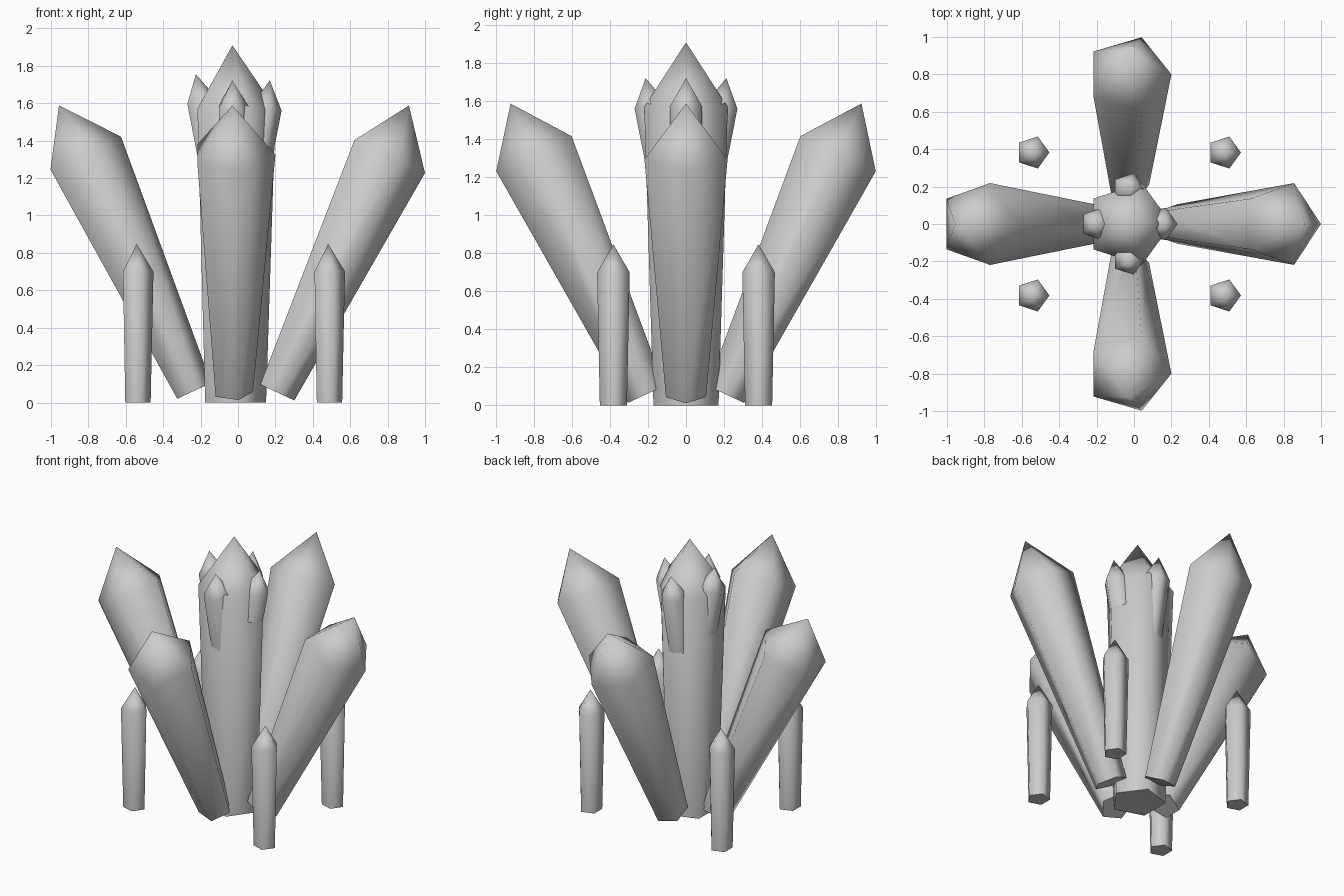
import bpy, bmesh
from math import sin, cos, pi, radians
from mathutils import Vector, Matrix

if "Cube" in bpy.data.objects:
    bpy.data.objects.remove(bpy.data.objects["Cube"])

CX = -0.03  # cluster axis


def crystal(name, r_base, r_top, shoulder, length, apex, tilt=0, axis='X'):
    """Five-sided flared prism with a pointed tip, placed by its apex."""
    bm = bmesh.new()
    dirs = [(cos(2 * pi * i / 5), sin(2 * pi * i / 5)) for i in range(5)]
    low = [bm.verts.new((r_base * c, r_base * s, -length)) for c, s in dirs]
    top = [bm.verts.new((r_top * c, r_top * s, shoulder - length)) for c, s in dirs]
    tip = bm.verts.new((0, 0, 0))
    bm.faces.new(low[::-1])
    for i in range(5):
        j = (i + 1) % 5
        bm.faces.new((low[i], low[j], top[j], top[i]))
        bm.faces.new((top[i], top[j], tip))
    bm.transform(Matrix.Translation(Vector(apex)) @ Matrix.Rotation(radians(tilt), 4, axis))
    me = bpy.data.meshes.new(name)
    bm.to_mesh(me)
    bm.free()
    ob = bpy.data.objects.new(name, me)
    bpy.context.collection.objects.link(ob)
    bpy.ops.object.select_all(action='DESELECT')
    ob.select_set(True)
    bpy.context.view_layer.objects.active = ob
    bpy.ops.object.shade_smooth_by_angle(angle=radians(80))
    return ob


BIG = (0.111, 0.23, 1.397, 1.688)
SMALL = (0.075, 0.09, 0.70, 0.848)

# Upright central crystal
crystal("central_crystal", 0.18, 0.231, 1.57, 1.91, (CX, 0, 1.91))

# Large crystals leaning outward, and small ones budding near the central tip
for label, size, lean, right, left, side, z, z_left in (
        ("leaning_crystal", BIG, 25, 0.944, 0.927, 0.923, 1.588, 1.588),
        ("bud_crystal", SMALL, 10, 0.20, 0.195, 0.212, 1.722, 1.755)):
    crystal(label + "_right", *size, (CX + right, 0, z), lean, 'Y')
    crystal(label + "_left", *size, (CX - left, 0, z_left), -lean, 'Y')
    crystal(label + "_back", *size, (CX, side, z), -lean, 'X')
    crystal(label + "_front", *size, (CX, -side, z), lean, 'X')

# Small upright crystals standing at the four corners
for sx in (-1, 1):
    for sy in (-1, 1):
        name = "corner_crystal_%s_%s" % ("back" if sy > 0 else "front", "right" if sx > 0 else "left")
        crystal(name, *SMALL, (CX + sx * 0.512, sy * 0.382, 0.848))
